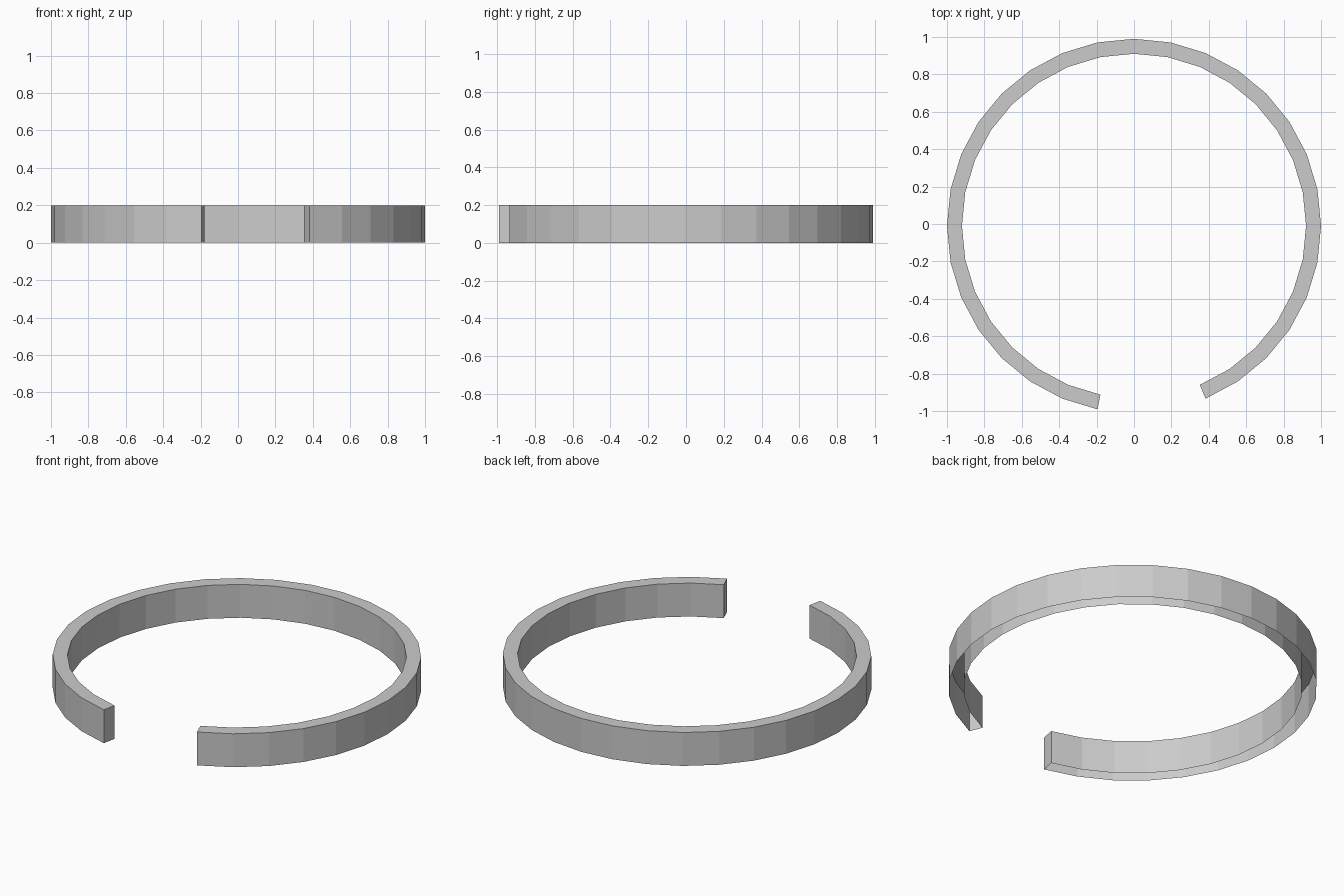
import bpy, bmesh, math

if "Cube" in bpy.data.objects:
    bpy.data.objects.remove(bpy.data.objects["Cube"])

SIDES, OUTER, INNER, HEIGHT = 32, 1.0, 0.92, 0.2
CENTRE_Y = -0.01
FIRST, LAST = -6, 23  # the gap spans three of the 32 sides

bm = bmesh.new()


def section(k):
    """Cross-section corners: outer bottom, outer top, inner top, inner bottom."""
    a = 2 * math.pi * k / SIDES
    return [bm.verts.new((r * math.cos(a), r * math.sin(a) + CENTRE_Y, z))
            for r, z in ((OUTER, 0), (OUTER, HEIGHT), (INNER, HEIGHT), (INNER, 0))]


rings = [section(k) for k in range(FIRST, LAST + 1)]

# Outer wall, top rim and inner wall; the underside is open
for a, b in zip(rings, rings[1:]):
    for i in range(3):
        bm.faces.new((a[i], b[i], b[i + 1], a[i + 1]))

# End caps at the gap
bm.faces.new(rings[0])
bm.faces.new(rings[-1][::-1])

mesh = bpy.data.meshes.new("open_ring_band")
bm.to_mesh(mesh)
bm.free()
band = bpy.data.objects.new("open_ring_band", mesh)
bpy.context.collection.objects.link(band)
